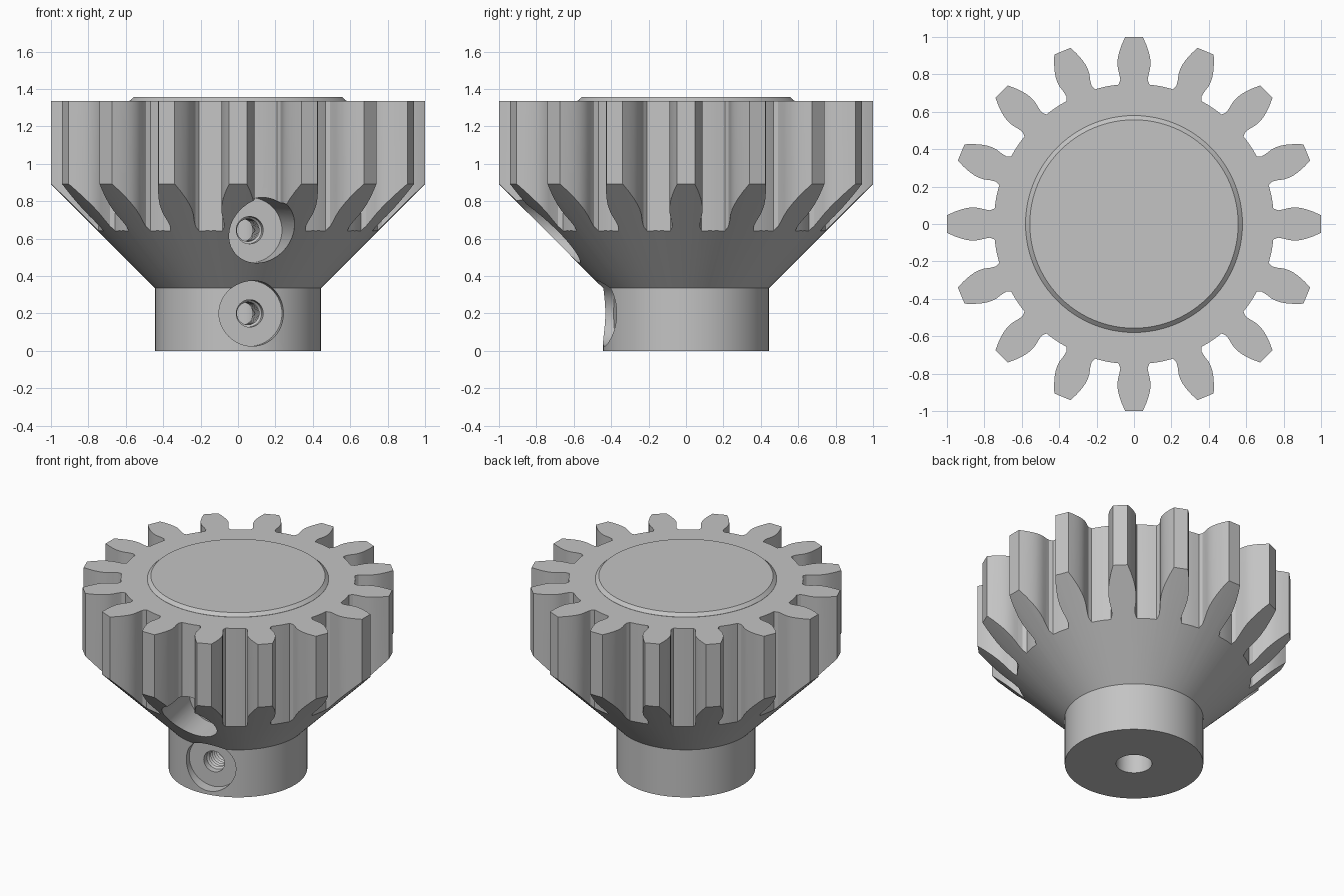
import bpy, bmesh, math
from mathutils import Matrix, Vector

if "Cube" in bpy.data.objects:
    bpy.data.objects.remove(bpy.data.objects["Cube"])

TEETH = 16
steel = bpy.data.materials.new("plain grey")
steel.diffuse_color = (0.55, 0.55, 0.55, 1)
steel.use_nodes = True
steel.node_tree.nodes["Principled BSDF"].inputs["Base Color"].default_value = steel.diffuse_color


def finish(name, bm):
    bmesh.ops.recalc_face_normals(bm, faces=bm.faces)
    mesh = bpy.data.meshes.new(name)
    bm.to_mesh(mesh)
    bm.free()
    mesh.materials.append(steel)
    ob = bpy.data.objects.new(name, mesh)
    bpy.context.collection.objects.link(ob)
    return ob


def lathe(name, profile, steps=96):
    """Spin (radius, height) points round z and close both ends."""
    bm = bmesh.new()
    rings = []
    for r, z in profile:
        rings.append([bm.verts.new((r * math.cos(2 * math.pi * i / steps),
                                    r * math.sin(2 * math.pi * i / steps), z))
                      for i in range(steps)])
    for a, b in zip(rings, rings[1:]):
        for i in range(steps):
            j = (i + 1) % steps
            bm.faces.new((a[i], a[j], b[j], b[i]))
    bm.faces.new(rings[0][::-1])
    bm.faces.new(rings[-1])
    return finish(name, bm)


def boolean(target, other, operation):
    mod = target.modifiers.new(operation, 'BOOLEAN')
    mod.object, mod.operation, mod.solver = other, operation, 'EXACT'
    bpy.context.view_layer.objects.active = target
    bpy.ops.object.modifier_apply(modifier=mod.name)
    bpy.data.objects.remove(other)


def smooth(ob):
    bpy.ops.object.select_all(action='DESELECT')
    ob.select_set(True)
    bpy.context.view_layer.objects.active = ob
    bpy.ops.object.shade_smooth_by_angle(angle=math.radians(25))


# Tooth half outline: (distance from centre, half width)
flank = [(0.745, 0.083), (0.77, 0.073), (0.80, 0.078), (0.83, 0.086), (0.86, 0.089),
         (0.89, 0.086), (0.92, 0.079), (0.96, 0.065), (1.0, 0.047)]
tooth = [Vector((r, -w, 0)) for r, w in flank] + [Vector((r, w, 0)) for r, w in flank[::-1]]
# Root arc between neighbouring teeth
tooth += [Vector((0.75 * math.cos(a), 0.75 * math.sin(a), 0))
          for a in (math.radians(9.7), math.radians(12.8))]

# Toothed prism
bm = bmesh.new()
outline = []
for k in range(TEETH):
    turn = Matrix.Rotation(2 * math.pi * k / TEETH, 4, 'Z')
    outline += [bm.verts.new(turn @ p + Vector((0, 0, -0.1))) for p in tooth]
base = bm.faces.new(outline)
top = bmesh.ops.extrude_face_region(bm, geom=[base])
bmesh.ops.translate(bm, vec=(0, 0, 1.435),
                    verts=[g for g in top["geom"] if isinstance(g, bmesh.types.BMVert)])
prism = finish("tooth_prism", bm)

# Hub and 45 degree cone, trimmed to the toothed outline
gear = lathe("gear_body", [(0.443, 0), (0.443, 0.335), (1.1, 0.992), (1.1, 1.5)], 128)
boolean(gear, prism, 'INTERSECT')

# Blind shaft bore from below
boolean(gear, lathe("bore_cutter", [(0.115, -0.1), (0.115, 1.0)], 64), 'DIFFERENCE')

# Counterbored, threaded set screw holes
thread = []
d = 0.02
while d < 0.33:
    thread += [(0.060, d), (0.072, d + 0.013)]
    d += 0.026
screw = thread + [(0.073, 0.362), (0.175, 0.362), (0.175, 1.3)]
for z in (0.2, 0.645):
    cutter = lathe("screw_hole_cutter", screw, 48)
    cutter.data.transform(Matrix.Translation((0, 0, z))
                          @ Matrix.Rotation(math.radians(10), 4, 'Z')
                          @ Matrix.Rotation(math.radians(90), 4, 'X'))
    boolean(gear, cutter, 'DIFFERENCE')
smooth(gear)

# Raised bevelled disc on top
smooth(lathe("top_disc", [(0.58, 1.32), (0.58, 1.336), (0.557, 1.357)], 96))
